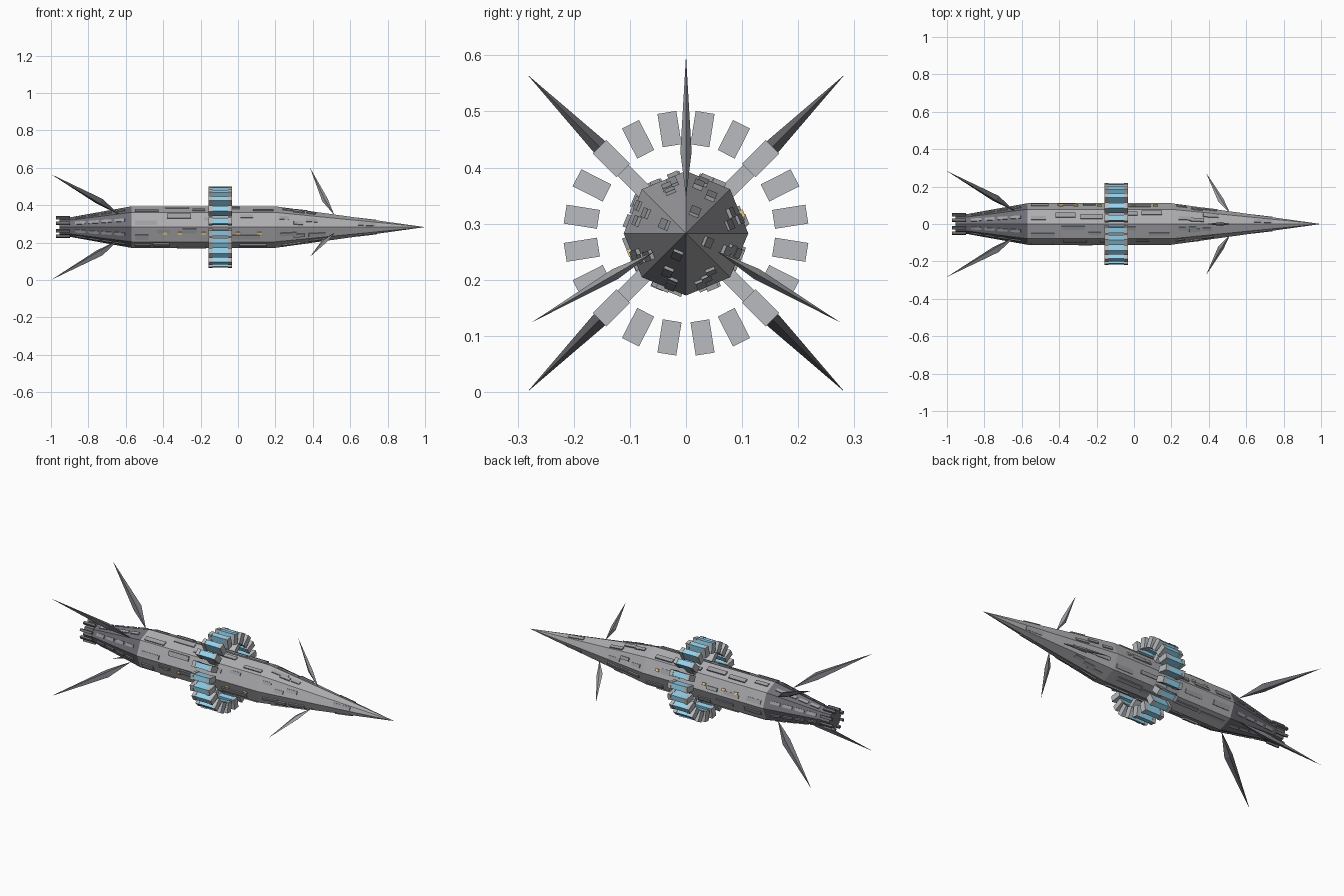
import bpy, bmesh, math, random
from mathutils import Vector, Matrix

if "Cube" in bpy.data.objects:
    bpy.data.objects.remove(bpy.data.objects["Cube"])

random.seed(7)
ZC = 0.283          # height of the ship's long axis
R = 0.111           # hull radius
C8 = math.cos(math.pi / 8)
PROFILE = [(-0.91, 0.05), (-0.57, R), (0.2, R), (1.0, 0.0)]


def mat(name, col):
    m = bpy.data.materials.new(name)
    m.diffuse_color = (*col, 1)
    m.use_nodes = True
    m.node_tree.nodes["Principled BSDF"].inputs["Base Color"].default_value = m.diffuse_color
    return m


DARK = mat("dark_grey", (0.16, 0.16, 0.18))
MID = mat("mid_grey", (0.34, 0.35, 0.37))
HULL = mat("hull_grey", (0.42, 0.42, 0.44))
PALE = mat("pale_grey", (0.48, 0.5, 0.52))
BLUE = mat("blue_glass", (0.3, 0.65, 0.85))
AMBER = mat("amber", (0.9, 0.65, 0.3))


def make(name, bm, m):
    bmesh.ops.recalc_face_normals(bm, faces=bm.faces[:])
    me = bpy.data.meshes.new(name)
    bm.to_mesh(me)
    bm.free()
    me.materials.append(m)
    ob = bpy.data.objects.new(name, me)
    ob.location = (0, 0, ZC)
    bpy.context.collection.objects.link(ob)
    return ob


def radial(a):
    return Vector((0, math.cos(a), math.sin(a)))


def lathe(name, pts, m, sides=8):
    # faceted shell along x, closed at both ends
    bm = bmesh.new()
    rings = []
    for x, r in pts:
        n = 1 if r == 0 else sides
        rings.append([bm.verts.new(Vector((x, 0, 0)) + radial(2 * math.pi * i / sides) * r) for i in range(n)])
    for a, b in zip(rings, rings[1:]):
        for i in range(sides):
            j = (i + 1) % sides
            bm.faces.new([a[i], a[j], b[0]] if len(b) == 1 else [a[i], a[j], b[j], b[i]])
    for ring in (rings[0], rings[-1]):
        if len(ring) > 2:
            bm.faces.new(ring)
    return make(name, bm, m)


def box(bm, x, r, a, size, side=0.0, slope=0.0):
    # box with size (along x, tangential, radial) at angle a round the axis
    d = radial(a)
    t = Vector((0, -math.sin(a), math.cos(a)))
    u = (Vector((1, 0, 0)) + d * slope).normalized()
    n = (d - Vector((1, 0, 0)) * slope).normalized()
    rot = Matrix((u, t, n)).transposed().to_4x4()
    pos = Vector((x, 0, 0)) + d * r + t * side
    bmesh.ops.create_cube(bm, size=1, matrix=Matrix.Translation(pos) @ rot @ Matrix.Diagonal((*size, 1)))


def plate(bm, x0, x1, facet, side, width, h):
    # raised panel lying on one of the eight hull facets
    x = (x0 + x1) / 2
    for (xa, ra), (xb, rb) in zip(PROFILE, PROFILE[1:]):
        if xa <= x <= xb:
            s = (rb - ra) / (xb - xa) * C8
            r = (ra + (rb - ra) * (x - xa) / (xb - xa)) * C8
    box(bm, x, r, math.radians(22.5 + 45 * facet), (x1 - x0, width, 2 * h), side, s)


def spindle(name, angle, base, mid, tip, half_t, half_w, m):
    # four-sided blade, pointed at both ends; points are (x, radius)
    a = math.radians(angle)
    P = lambda p: Vector((p[0], 0, 0)) + radial(a) * p[1]
    axis = (P(tip) - P(base)).normalized()
    t = radial(a + math.pi / 2)
    w = axis.cross(t)
    bm = bmesh.new()
    b, e = bm.verts.new(P(base)), bm.verts.new(P(tip))
    ring = [bm.verts.new(P(mid) + o) for o in (t * half_t, w * half_w, -t * half_t, -w * half_w)]
    for i in range(4):
        bm.faces.new([b, ring[i], ring[(i + 1) % 4]])
        bm.faces.new([e, ring[i], ring[(i + 1) % 4]])
    make(name, bm, m)


# Hull: nose, body, tail, engine
lathe("nose_cone", PROFILE[2:], HULL)
lathe("hull_body", PROFILE[1:3], HULL)
lathe("tail_section", PROFILE[:2], DARK)
lathe("engine_nozzle", [(-0.955, 0.046), (-0.955, 0.054), (-0.9, 0.054), (-0.9, 0.04)], DARK)
bm = bmesh.new()
for i in range(8):
    box(bm, -0.935, 0.054, math.radians(45 * i + 22.5), (0.075, 0.014, 0.014))
make("engine_clamps", bm, DARK)

# Fins
for a in (45, 135, 225, 315):
    spindle("tail_fin", a, (-0.635, 0.095), (-0.74, 0.195), (-1.0, 0.4), 0.016, 0.024, DARK)
for a in (90, 210, 330):
    spindle("nose_fin", a, (0.515, 0.064), (0.465, 0.145), (0.385, 0.317), 0.01, 0.016, MID)

# Habitat ring: twenty glass modules with end caps, four spokes
glass, caps, spokes = bmesh.new(), bmesh.new(), bmesh.new()
for i in range(20):
    a = math.radians(9 + 18 * i)
    box(glass, -0.095, 0.188, a, (0.086, 0.03, 0.056))
    for x in (-0.147, -0.043):
        box(caps, x, 0.188, a, (0.02, 0.034, 0.06))
for i in range(4):
    box(spokes, -0.095, 0.13, math.radians(45 + 90 * i), (0.05, 0.028, 0.07))
make("ring_glass_modules", glass, BLUE)
make("ring_module_caps", caps, PALE)
make("ring_spokes", spokes, PALE)

# Raised panels on the body, nose root and tail
bm = bmesh.new()
for f in range(8):
    x = -0.55
    while x < 0.1:
        L = random.uniform(0.06, 0.16)
        s = random.uniform(-0.022, 0.022)
        if f not in (0, 4) or abs(x + L / 2 + 0.095) > 0.1:
            plate(bm, x, min(x + L, 0.19), f, s, random.uniform(0.014, 0.028), random.uniform(0.004, 0.009))
        x += L + random.uniform(0.01, 0.08)
    for k in range(3):
        x = 0.22 + 0.07 * k + random.uniform(0, 0.02)
        plate(bm, x, x + random.uniform(0.05, 0.1), f, random.uniform(-0.018, 0.018), 0.018, random.uniform(0.004, 0.008))
for f in (1, 3, 5, 7):
    plate(bm, 0.64, 0.74, f, 0, 0.018, 0.005)
make("hull_panels", bm, MID)
bm = bmesh.new()
for f in range(8):
    for k in range(4):
        x = -0.87 + 0.07 * k
        plate(bm, x, x + 0.055, f, 0, 0.016, 0.005)
make("tail_panels", bm, MID)

# Windows along one facet on each side
bm = bmesh.new()
for f in (0, 4):
    for x in (-0.39, -0.31, -0.185, 0.0, 0.115):
        plate(bm, x - 0.011, x + 0.011, f, -0.006, 0.014, 0.007)
make("windows", bm, AMBER)
